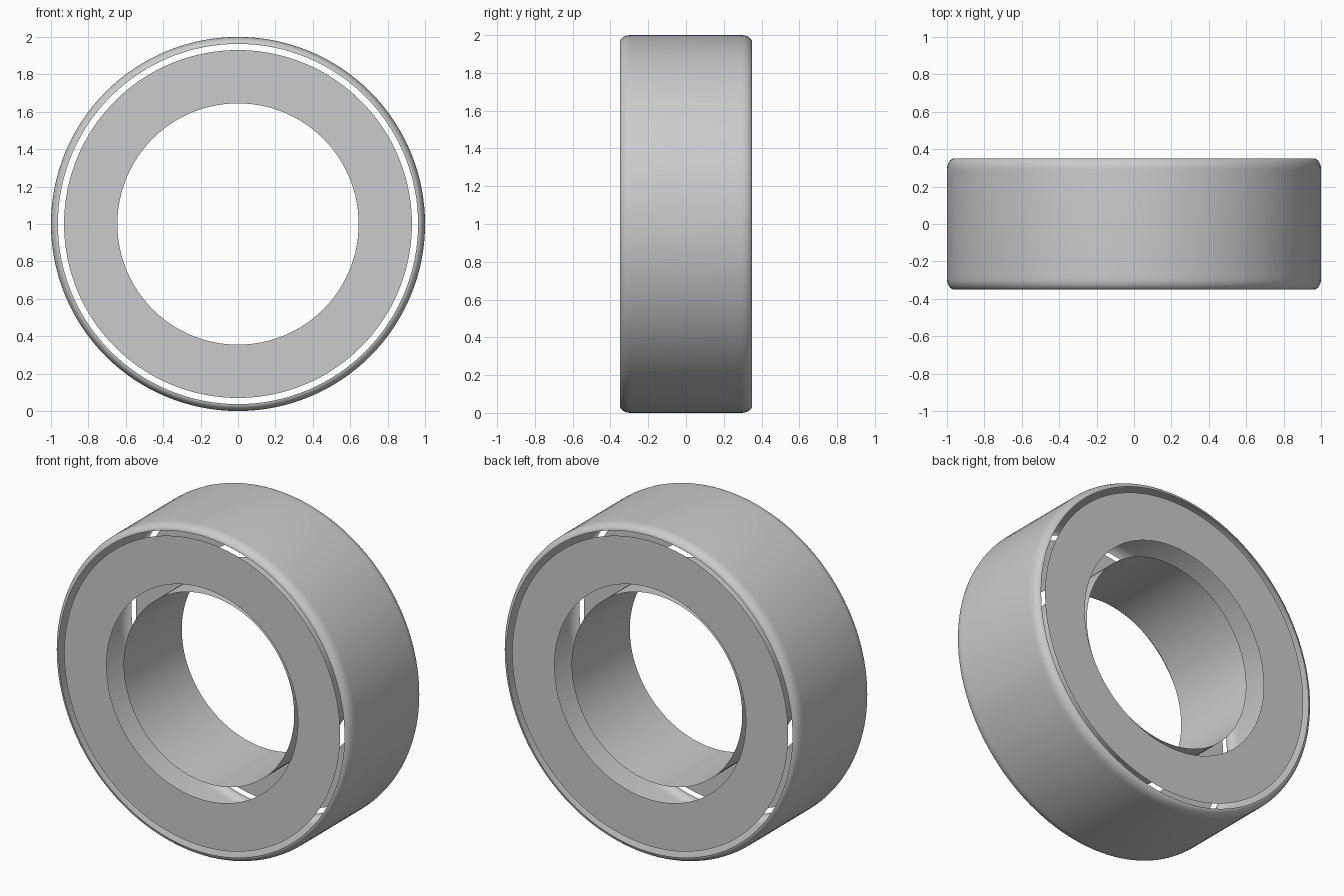
import bpy, bmesh, math

if "Cube" in bpy.data.objects:
    bpy.data.objects.remove(bpy.data.objects["Cube"], do_unlink=True)

SIDES = 128
OUTER, RIM = 1.0, 0.963          # outer shell radius and its rolled-in rim
HALF, FILLET = 0.35, 0.06        # half width and fillet depth
BORE, BORE_HALF = 0.575, 0.28    # inner sleeve
PLATE_IN, PLATE_OUT, PLATE_Y = 0.645, 0.93, 0.345

steel = bpy.data.materials.new("steel_grey")
steel.use_nodes = True
colour = (0.6, 0.6, 0.6, 1)
steel.diffuse_color = colour
steel.node_tree.nodes["Principled BSDF"].inputs["Base Color"].default_value = colour


def lathe(name, profile):
    """Revolve (radius, y) points around the y axis as a thin open surface."""
    bm = bmesh.new()
    rings = []
    for i in range(SIDES):
        a = math.tau * i / SIDES
        rings.append([bm.verts.new((r * math.cos(a), y, OUTER + r * math.sin(a)))
                      for r, y in profile])
    for i, here in enumerate(rings):
        after = rings[(i + 1) % SIDES]
        for j in range(len(profile) - 1):
            face = bm.faces.new((here[j], after[j], after[j + 1], here[j + 1]))
            face.smooth = True
    mesh = bpy.data.meshes.new(name)
    bm.to_mesh(mesh)
    bm.free()
    mesh.materials.append(steel)
    obj = bpy.data.objects.new(name, mesh)
    bpy.context.collection.objects.link(obj)
    return obj


# Outer shell: straight wall with a rounded lip on both sides
lip = []
for k in range(9):
    t = math.pi / 2 * k / 8
    lip.append((RIM + (OUTER - RIM) * math.sin(t),
                HALF - FILLET + FILLET * math.cos(t)))
lathe("outer_shell", lip + [(r, -y) for r, y in reversed(lip)])

# Inner sleeve lining the bore
lathe("inner_sleeve", [(BORE, -BORE_HALF), (BORE, BORE_HALF)])

# Flat shield plates on the front and back
lathe("front_shield", [(PLATE_OUT, -PLATE_Y), (PLATE_IN, -PLATE_Y)])
lathe("back_shield", [(PLATE_IN, PLATE_Y), (PLATE_OUT, PLATE_Y)])
